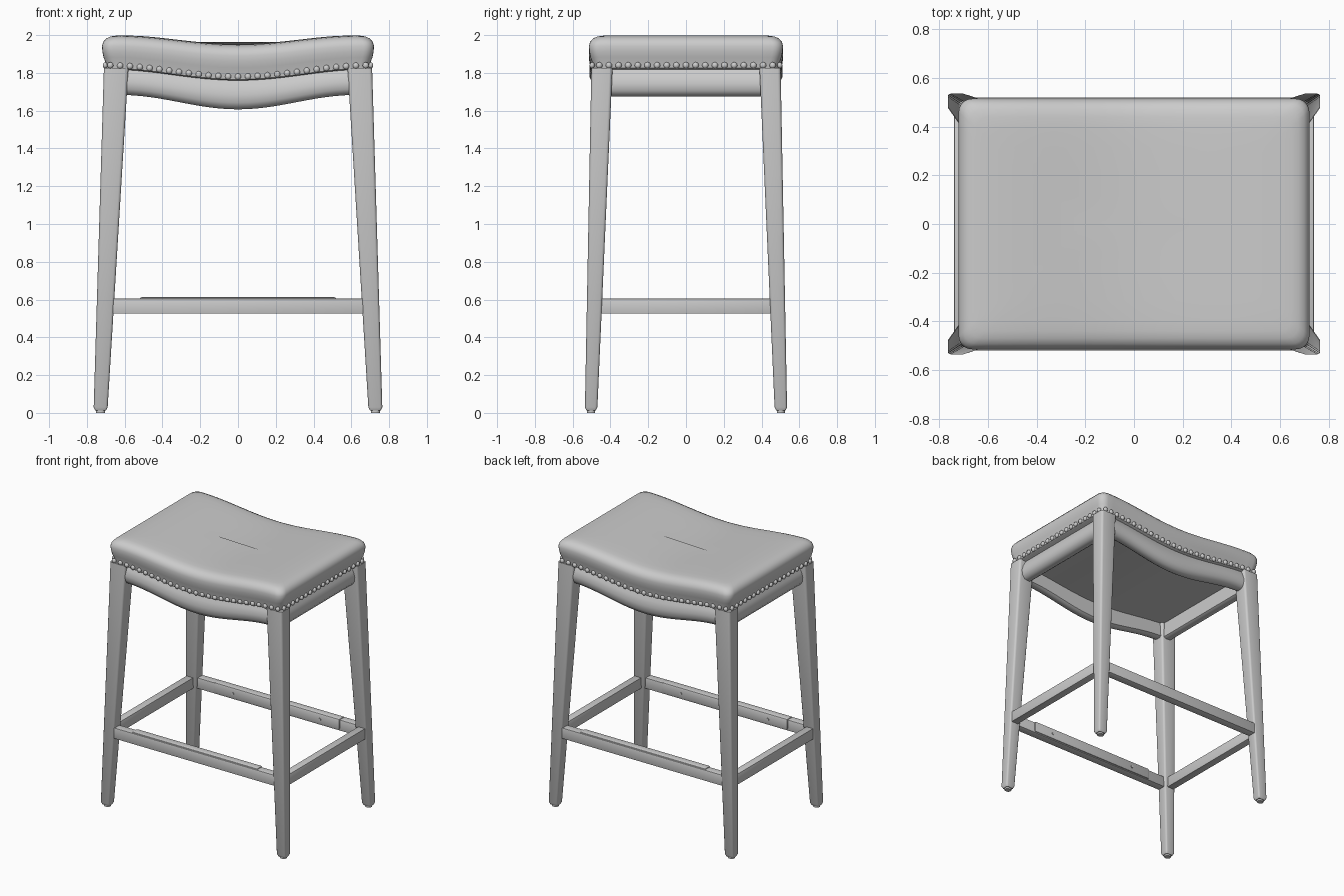
import bpy, bmesh, math
from mathutils import Matrix, Vector

if "Cube" in bpy.data.objects:
    bpy.data.objects.remove(bpy.data.objects["Cube"])

grey = bpy.data.materials.new("plain grey")
grey.use_nodes = True
COLOUR = (0.6, 0.6, 0.6, 1)
grey.diffuse_color = COLOUR
grey.node_tree.nodes["Principled BSDF"].inputs["Base Color"].default_value = COLOUR


def finish(name, bm, angle=40):
    bmesh.ops.recalc_face_normals(bm, faces=bm.faces)
    mesh = bpy.data.meshes.new(name)
    bm.to_mesh(mesh)
    bm.free()
    mesh.materials.append(grey)
    obj = bpy.data.objects.new(name, mesh)
    bpy.context.collection.objects.link(obj)
    bpy.ops.object.select_all(action='DESELECT')
    obj.select_set(True)
    bpy.context.view_layer.objects.active = obj
    bpy.ops.object.shade_smooth_by_angle(angle=math.radians(angle))
    return obj


def loft(name, rings, angle=40):
    """Skin a list of closed rings and cap both ends."""
    bm = bmesh.new()
    loops = [[bm.verts.new(p) for p in ring] for ring in rings]
    n = len(loops[0])
    for a, b in zip(loops, loops[1:]):
        for i in range(n):
            j = (i + 1) % n
            bm.faces.new((a[i], a[j], b[j], b[i]))
    bm.faces.new(loops[0][::-1])
    bm.faces.new(loops[-1])
    return finish(name, bm, angle)


def rounded_rect(hx, hy, r, corner=4, nx=1, ny=1):
    """Outline of a rounded rectangle, with nx, ny spans on its straight sides."""
    pts = []
    for k, (sx, sy) in enumerate(((1, 1), (-1, 1), (-1, -1), (1, -1))):
        c = Vector((sx * (hx - r), sy * (hy - r)))
        for i in range(corner + 1):
            a = math.pi / 2 * (k + i / corner)
            pts.append(c + r * Vector((math.cos(a), math.sin(a))))
        spans = nx if k % 2 == 0 else ny
        side = Vector((-1, 0) if k == 0 else (0, -1) if k == 1 else (1, 0) if k == 2 else (0, 1))
        length = 2 * ((hx if k % 2 == 0 else hy) - r)
        start = pts[-1].copy()
        pts += [start + side * length * i / spans for i in range(1, spans)]
    return pts


def box(name, lo, hi, bevel):
    bm = bmesh.new()
    lo, hi = Vector(lo), Vector(hi)
    bmesh.ops.create_cube(bm, size=1, matrix=Matrix.Translation((lo + hi) / 2) @ Matrix.Diagonal((*(hi - lo), 1)))
    bmesh.ops.bevel(bm, geom=bm.edges[:], offset=bevel, segments=2, profile=0.5, affect='EDGES')
    return finish(name, bm)


# Saddle curves along the width of the seat
def nail_z(x):
    return 1.81 - 0.03 * math.cos(math.pi * min(abs(x), 0.7) / 0.7)


def top_z(x):
    return 1.976 - 0.024 * math.cos(math.pi * min(abs(x), 0.65) / 0.65)


# Cushion: stacked rounded outlines following the saddle, then rings closing the top
def cushion_ring(hx, hy, r, t):
    ring = []
    for p in rounded_rect(hx, hy, r, 5, 28, 16):
        low = nail_z(p.x) - 0.02
        ring.append((p.x, p.y, low + (top_z(p.x) - low) * t))
    return ring


levels = [(0.5, 0.0), (0.03, 0.0), (0.022, 0.03), (0.018, 0.2), (0.008, 0.35), (0.002, 0.52),
          (0.0, 0.68), (0.006, 0.8), (0.022, 0.9), (0.045, 0.96), (0.075, 0.985), (0.12, 0.995),
          (0.2, 1.0), (0.3, 1.0), (0.4, 1.0), (0.5, 1.0)]
loft("cushion", [cushion_ring(0.72 - d, 0.514 - d, max(0.003, 0.055 - 0.1 * d), t) for d, t in levels])

# Nail heads around the lower edge of the cushion
bm = bmesh.new()


def nail(x, y, flat):
    m = Matrix.Translation((x, y, nail_z(x))) @ Matrix.Diagonal((*flat, 1))
    bmesh.ops.create_uvsphere(bm, u_segments=10, v_segments=6, radius=0.017, matrix=m)


for s in (-1, 1):
    for i in range(27):
        nail(-0.676 + 0.052 * i, s * 0.497, (1, 0.8, 1))
    for i in range(19):
        nail(s * 0.703, -0.459 + 0.051 * i, (0.8, 1, 1))
finish("nail_heads", bm, 60)

# Legs: splayed, tapered posts with a small glide under each
for sx, xname in ((1, "left"), (-1, "right")):
    for sy, yname in ((-1, "front"), (1, "back")):
        def leg_ring(cx, cy, hx, hy, r, z):
            return [(sx * cx + p.x, sy * cy + p.y, z) for p in rounded_rect(hx, hy, r, 3)]
        loft(f"{yname}_{xname}_leg", [
            leg_ring(0.727, 0.502, 0.028, 0.024, 0.008, 0.012),
            leg_ring(0.727, 0.502, 0.037, 0.033, 0.012, 0.03),
            leg_ring(0.645, 0.445, 0.065, 0.056, 0.016, 1.825)])
        loft(f"{yname}_{xname}_glide", [
            leg_ring(0.727, 0.502, 0.024, 0.021, 0.02, 0.0),
            leg_ring(0.727, 0.502, 0.024, 0.021, 0.02, 0.02)])

# Aprons: bulged section, with a bowed lower edge at front and back
section = [(0.0, 1.0), (0.025, 0.7), (0.035, 0.45), (0.03, 0.2), (0.012, 0.04),
           (-0.01, 0.0), (-0.035, 0.0), (-0.05, 0.06), (-0.05, 1.0)]
for s, name in ((-1, "front"), (1, "back")):
    rings = []
    for i in range(25):
        x = -0.62 + 1.24 * i / 24
        low = 1.645 - 0.038 * math.cos(math.pi * x / 0.62)
        rings.append([(x, s * (0.46 + d), low + (nail_z(x) - low) * t) for d, t in section])
    loft(f"{name}_apron", rings)
for s, name in ((1, "left"), (-1, "right")):
    loft(f"{name}_apron", [[(s * (0.655 + d), y, 1.675 + 0.15 * t) for d, t in section]
                           for y in (-0.43, 0.43)])

# Dust panel below the seat
bm = bmesh.new()
rows = []
for i in range(17):
    x = -0.63 + 1.26 * i / 16
    rows.append([bm.verts.new((x, y, nail_z(x) - 0.045)) for y in (-0.44, 0.44)])
for a, b in zip(rows, rows[1:]):
    bm.faces.new((a[0], a[1], b[1], b[0]))
finish("seat_panel", bm)

# Stretchers, with a screwed kick plate wrapped over the long ones
for s, name in ((1, "left"), (-1, "right")):
    box(f"{name}_stretcher", (s * 0.71 - 0.028, -0.46, 0.525), (s * 0.71 + 0.028, 0.46, 0.605), 0.003)
for s, name in ((-1, "front"), (1, "back")):
    box(f"{name}_stretcher", (-0.68, s * 0.49 - 0.03, 0.525), (0.68, s * 0.49 + 0.03, 0.605), 0.003)
    box(f"{name}_kick_plate", (-0.52, s * 0.483 - 0.032, 0.53), (0.52, s * 0.483 + 0.032, 0.613), 0.012)
    bm = bmesh.new()
    for x in (-0.36, 0.36):
        m = Matrix.Translation((x, s * 0.45, 0.57)) @ Matrix.Rotation(math.pi / 2, 4, 'X')
        bmesh.ops.create_cone(bm, cap_ends=True, segments=12, radius1=0.01, radius2=0.01, depth=0.008, matrix=m)
    finish(f"{name}_plate_screws", bm)
